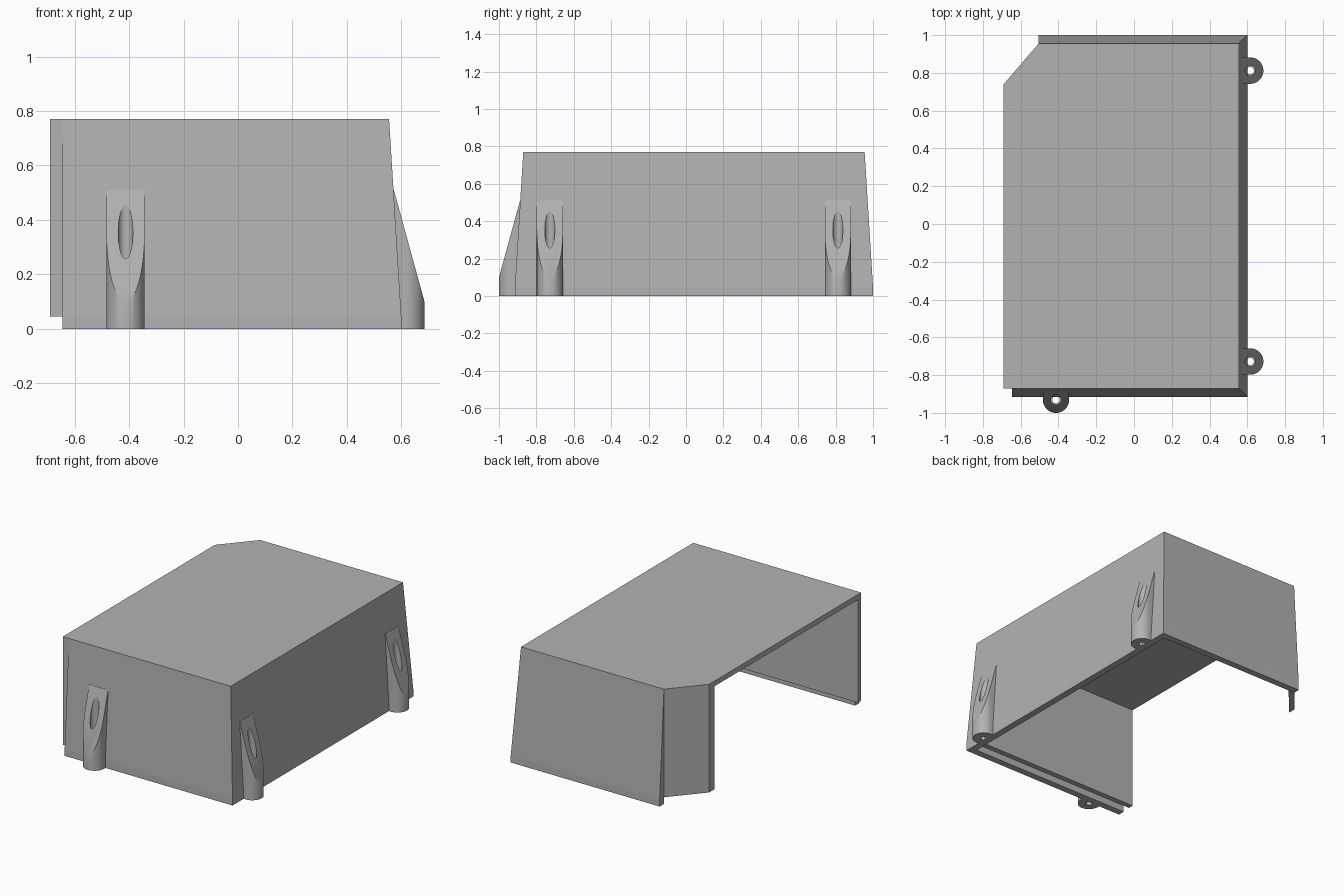
import bpy, bmesh, math
from mathutils import Matrix, Vector

if "Cube" in bpy.data.objects:
    bpy.data.objects.remove(bpy.data.objects["Cube"])

H, STEP, T = 0.77, 0.045, 0.035   # height, rim step, wall thickness

grey = bpy.data.materials.new("plain grey")
grey.diffuse_color = (0.45, 0.45, 0.45, 1)
grey.use_nodes = True
grey.node_tree.nodes["Principled BSDF"].inputs["Base Color"].default_value = grey.diffuse_color


def make(name, bm):
    bmesh.ops.recalc_face_normals(bm, faces=bm.faces)
    me = bpy.data.meshes.new(name)
    bm.to_mesh(me)
    bm.free()
    me.materials.append(grey)
    ob = bpy.data.objects.new(name, me)
    bpy.context.collection.objects.link(ob)
    return ob


def prism(name, outline, z0, z1):
    bm = bmesh.new()
    f = bm.faces.new([bm.verts.new((x, y, z0)) for x, y in outline])
    r = bmesh.ops.extrude_face_region(bm, geom=[f])
    bmesh.ops.translate(bm, vec=(0, 0, z1 - z0),
                        verts=[v for v in r["geom"] if isinstance(v, bmesh.types.BMVert)])
    return make(name, bm)


def loft(name, rings):
    """Join closed cross-sections along a path and cap both ends."""
    bm = bmesh.new()
    vs = [[bm.verts.new(p) for p in ring] for ring in rings]
    n = len(vs[0])
    for a, b in zip(vs, vs[1:]):
        for i in range(n):
            j = (i + 1) % n
            bm.faces.new((a[i], a[j], b[j], b[i]))
    bm.faces.new(vs[0])
    bm.faces.new(vs[-1])
    return make(name, bm)


# Top panel with one clipped corner
outer = [(-0.69, -0.87), (0.555, -0.87), (0.555, 0.955), (-0.505, 0.955), (-0.69, 0.74)]
inner = [(-0.69, -0.87 + T), (0.555 - T, -0.87 + T), (0.555 - T, 0.955 - T),
         (-0.489, 0.955 - T), (-0.69, 0.686)]
prism("top_panel", outer, H - T, H)

# Upright inner walls, open on the left side
loft("inner_walls", [[(ox, oy, STEP), (ox, oy, H - T), (ix, iy, H - T), (ix, iy, STEP)]
                     for (ox, oy), (ix, iy) in zip(outer, inner)])

# Tapered outer skin on front, right and back, with an overhanging rim
path = [((-0.645, -0.87), (0, -1)), ((0.555, -0.87), (1, -1)),
        ((0.555, 0.955), (1, 1)), ((-0.505, 0.955), (0, 1))]
D = 0.045
loft("tapered_skin", [[(x, y, 0), (x + dx * D, y + dy * D, 0),
                       (x + dx * D, y + dy * D, STEP), (x, y, H)]
                      for (x, y), (dx, dy) in path])


# Screw posts: round-nosed columns cut by a steep slope, with a stepped hole
def cutter(name, loc, radius, depth):
    bm = bmesh.new()
    bmesh.ops.create_cone(bm, cap_ends=True, segments=32, radius1=radius, radius2=radius,
                          depth=depth, matrix=Matrix.Translation(loc))
    ob = make(name, bm)
    ob.hide_render = True
    ob.hide_viewport = True
    return ob


def screw_post(name, x, y, angle):
    R, N, back = 0.07, 24, 0.05
    arc = [(R * math.cos(math.pi + math.pi * i / N), R * math.sin(math.pi + math.pi * i / N))
           for i in range(N + 1)]
    post = prism(name, arc + [(R, back), (-R, back)], 0, 0.51)
    bm = bmesh.new()
    bm.from_mesh(post.data)
    # sloping front face
    cut = bmesh.ops.bisect_plane(bm, geom=bm.verts[:] + bm.edges[:] + bm.faces[:],
                                 plane_co=(0, 0, 0.355), plane_no=Vector((0, -3.65, 1)),
                                 clear_outer=True)
    edges = [e for e in cut["geom_cut"] if isinstance(e, bmesh.types.BMEdge)]
    bmesh.ops.holes_fill(bm, edges=edges, sides=0)
    bmesh.ops.recalc_face_normals(bm, faces=bm.faces)
    bm.to_mesh(post.data)
    bm.free()
    for part, r, zc in (("head", 0.027, 0.54), ("shank", 0.02, 0.2)):
        c = cutter(name + "_" + part + "_cutter", (0, 0, zc), r, 1.0)
        c.matrix_world = Matrix.Translation((x, y, 0)) @ Matrix.Rotation(angle, 4, 'Z')
        m = post.modifiers.new(part + " hole", 'BOOLEAN')
        m.operation = 'DIFFERENCE'
        m.solver = 'EXACT'
        m.object = c
    post.matrix_world = Matrix.Translation((x, y, 0)) @ Matrix.Rotation(angle, 4, 'Z')
    bpy.ops.object.select_all(action='DESELECT')
    post.select_set(True)
    bpy.context.view_layer.objects.active = post
    bpy.ops.object.shade_smooth_by_angle(angle=math.radians(30))


screw_post("front_screw_post", -0.413, -0.93, 0)
screw_post("right_front_screw_post", 0.615, -0.728, math.pi / 2)
screw_post("right_back_screw_post", 0.615, 0.812, math.pi / 2)
